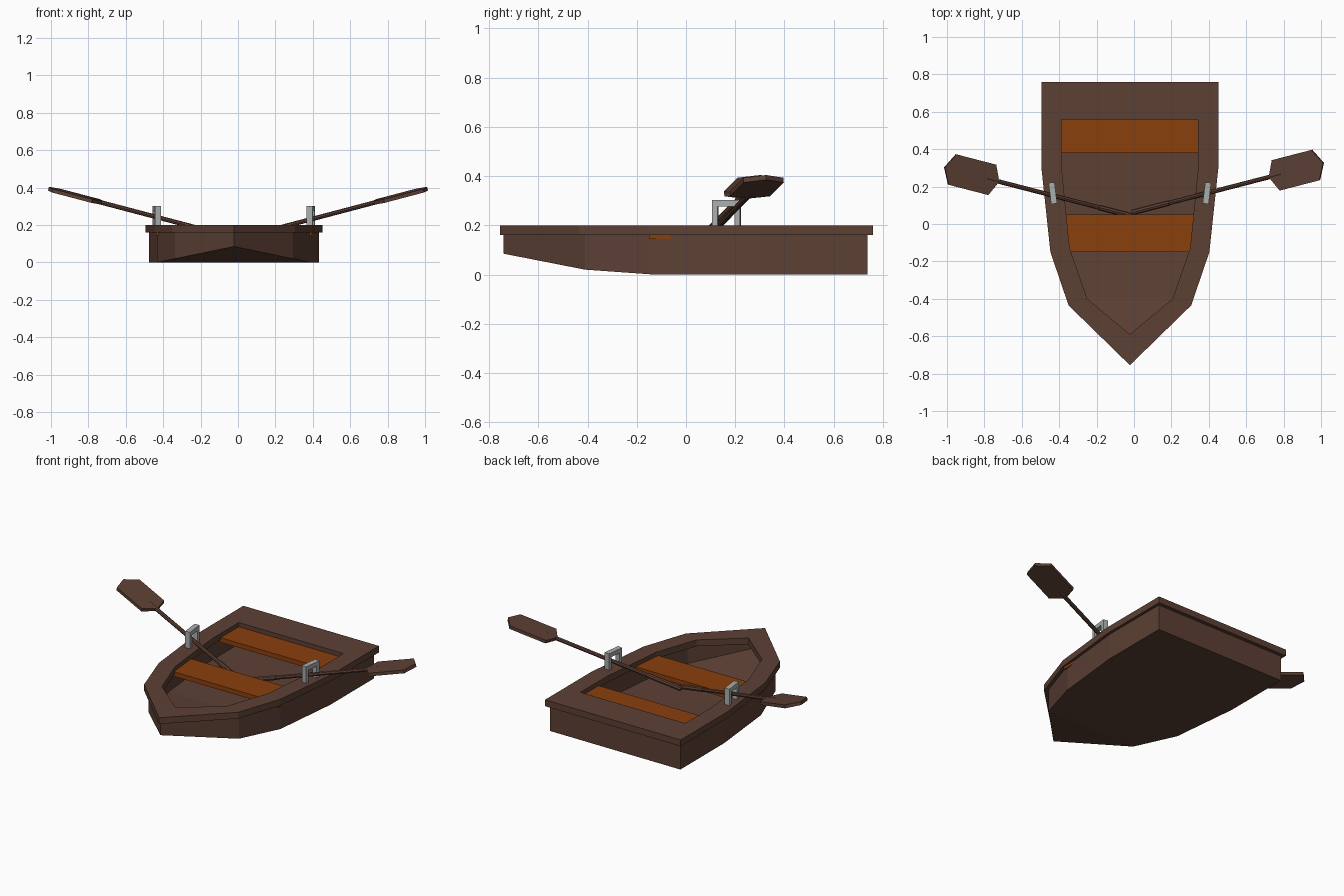
import bpy, bmesh, math
from mathutils import Matrix

if "Cube" in bpy.data.objects:
    bpy.data.objects.remove(bpy.data.objects["Cube"], do_unlink=True)

CX = -0.022  # centre line of the boat


def material(name, rgb):
    m = bpy.data.materials.new(name)
    m.use_nodes = True
    m.diffuse_color = (*rgb, 1)
    bsdf = next(n for n in m.node_tree.nodes if n.type == 'BSDF_PRINCIPLED')
    bsdf.inputs["Base Color"].default_value = (*rgb, 1)
    return m


BROWN = material("dark brown wood", (0.107, 0.051, 0.034))
ORANGE = material("orange wood", (0.255, 0.05, 0.004))
GREY = material("grey metal", (0.4, 0.42, 0.42))


def finish(bm, name, mat):
    bmesh.ops.recalc_face_normals(bm, faces=bm.faces)
    me = bpy.data.meshes.new(name)
    bm.to_mesh(me)
    bm.free()
    me.materials.append(mat)
    ob = bpy.data.objects.new(name, me)
    bpy.context.collection.objects.link(ob)
    return ob


def box(bm, x0, x1, y0, y1, z0, z1):
    m = Matrix.Translation(((x0 + x1) / 2, (y0 + y1) / 2, (z0 + z1) / 2))
    bmesh.ops.create_cube(bm, size=1, matrix=m @ Matrix.Diagonal((x1 - x0, y1 - y0, z1 - z0, 1)))


def outline(bm, stations, heights):
    """Boat-shaped loop from (y, half width) stations; the last one is the bow tip."""
    rows = [(w, y, z) for (y, w), z in zip(stations, heights)]
    pts = rows + [(-w, y, z) for w, y, z in rows[-2::-1]]
    return [bm.verts.new((CX + x, y, z)) for x, y, z in pts]


def bridge(bm, a, b):
    n = len(a)
    for i in range(n):
        j = (i + 1) % n
        bm.faces.new((a[i], a[j], b[j], b[i]))


def cap(bm, loop):
    n = len(loop)
    for i in range(n // 2 - 1):
        bm.faces.new((loop[i], loop[i + 1], loop[n - 2 - i], loop[n - 1 - i]))
    m = n // 2
    bm.faces.new((loop[m - 1], loop[m], loop[m + 1]))


# Hull: hollow shell with a bottom rising to the bow
hull_out = [(0.737, 0.455), (0.3, 0.455), (-0.13, 0.41), (-0.41, 0.315), (-0.742, 0)]
hull_in = [(0.70, 0.42), (0.3, 0.42), (-0.12, 0.377), (-0.39, 0.285), (-0.69, 0)]
keel = [0, 0, 0, 0.02, 0.085]
bm = bmesh.new()
loops = [outline(bm, hull_in, [z + 0.02 for z in keel]),
         outline(bm, hull_in, [0.162] * 5),
         outline(bm, hull_out, [0.162] * 5),
         outline(bm, hull_out, keel)]
for a, b in zip(loops, loops[1:]):
    bridge(bm, a, b)
cap(bm, loops[0])
cap(bm, loops[-1])
finish(bm, "hull", BROWN)

# Rim: flat overhanging band around the top
rim_out = [(0.76, 0.473), (0.3, 0.473), (-0.15, 0.425), (-0.435, 0.328), (-0.755, 0)]
rim_in = [(0.56, 0.365), (0.3, 0.365), (-0.13, 0.322), (-0.4, 0.228), (-0.59, 0)]
bm = bmesh.new()
loops = [outline(bm, s, [z] * 5) for s, z in
         ((rim_out, 0.16), (rim_out, 0.2), (rim_in, 0.2), (rim_in, 0.16))]
for k in range(4):
    bridge(bm, loops[k], loops[(k + 1) % 4])
finish(bm, "rim", BROWN)

# Seats
for name, y0, y1 in (("front_seat", -0.15, 0.05), ("rear_seat", 0.38, 0.58)):
    bm = bmesh.new()
    box(bm, CX - 0.417, CX + 0.417, y0, y1, 0.144, 0.173)
    finish(bm, name, ORANGE)

# Oarlocks: small square arches on the rim
for name, side in (("left_oarlock", 1), ("right_oarlock", -1)):
    bm = bmesh.new()
    for y in (-0.046, 0.046):
        box(bm, -0.016, 0.016, y - 0.011, y + 0.011, 0, 0.08)
    box(bm, -0.016, 0.016, -0.057, 0.057, 0.078, 0.105)
    ob = finish(bm, name, GREY)
    ob.location = (CX + side * 0.412, 0.165, 0.198)
    ob.rotation_euler.z = -side * math.radians(7)


# Oars: handle, shaft and a six-sided blade lying along local x
def rod(bm, x0, x1, r):
    m = Matrix.Translation(((x0 + x1) / 2, 0, 0)) @ Matrix.Rotation(math.pi / 2, 4, 'Y')
    bmesh.ops.create_cone(bm, cap_ends=True, segments=8, radius1=r, radius2=r,
                          depth=x1 - x0, matrix=m)


blade = [(0.77, 0), (0.81, 0.084), (1.036, 0.084), (1.08, 0), (1.036, -0.084), (0.81, -0.084)]
for name, side, y in (("left_oar", 1, 0.064), ("right_oar", -1, 0.04)):
    bm = bmesh.new()
    rod(bm, -0.01, 0.2, 0.015)
    rod(bm, 0.2, 0.84, 0.012)
    lower, upper = ([bm.verts.new((u, v, z)) for u, v in blade] for z in (-0.01, 0.01))
    bridge(bm, lower, upper)
    bm.faces.new(lower)
    bm.faces.new(upper)
    place = (Matrix.Translation((0, y, 0.128)) @ Matrix.Diagonal((side, 1, 1, 1))
             @ Matrix.Rotation(math.radians(14.5), 4, 'Z')
             @ Matrix.Rotation(math.radians(-14.3), 4, 'Y'))
    bmesh.ops.transform(bm, matrix=place, verts=bm.verts)
    finish(bm, name, BROWN)
